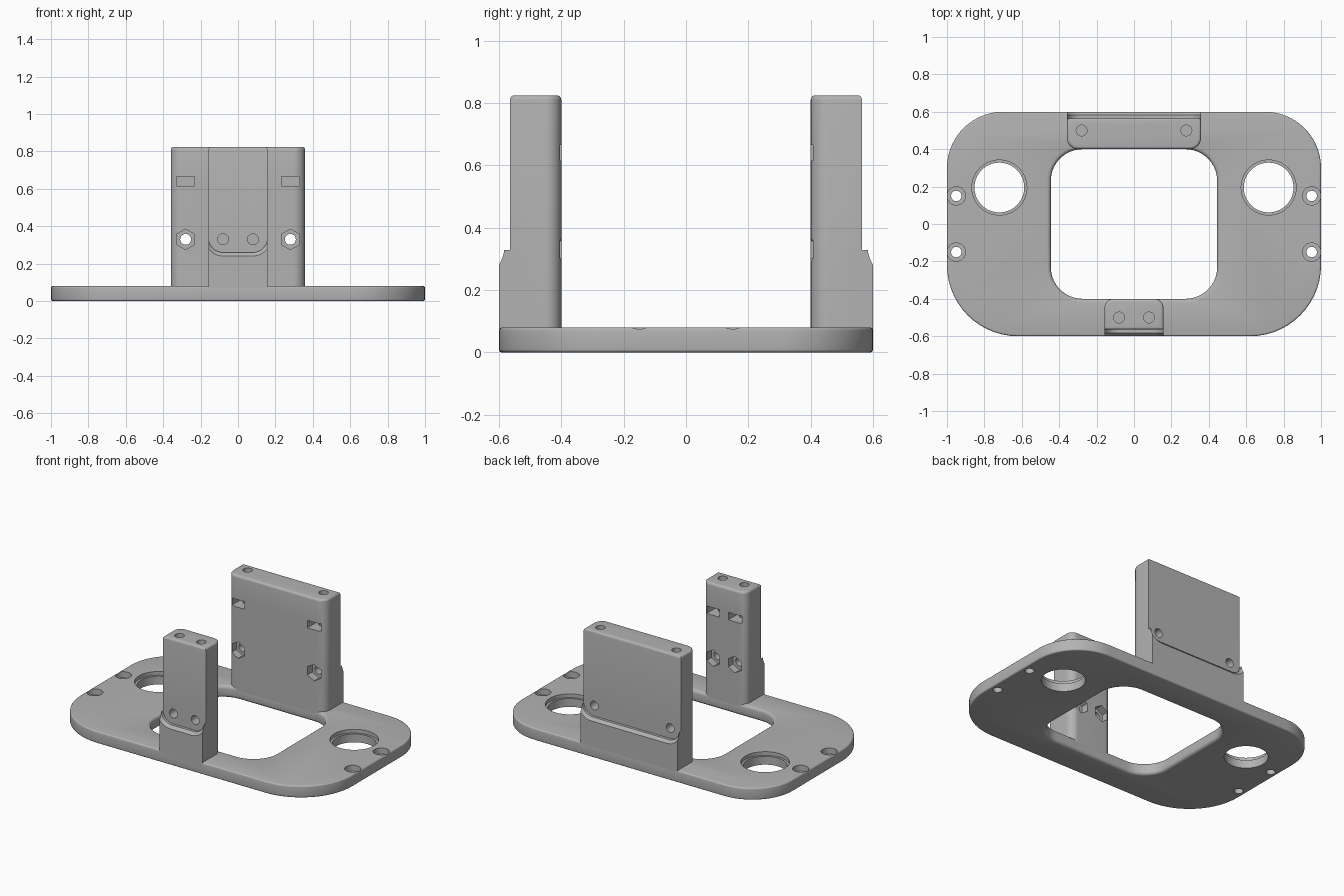
import bpy, bmesh, math
from mathutils import Matrix

if "Cube" in bpy.data.objects:
    bpy.data.objects.remove(bpy.data.objects["Cube"], do_unlink=True)

grey = bpy.data.materials.new("plain grey")
grey.use_nodes = True
COLOUR = (0.45, 0.45, 0.45, 1)
grey.diffuse_color = COLOUR
grey.node_tree.nodes["Principled BSDF"].inputs["Base Color"].default_value = COLOUR


def outline(x0, x1, y0, y1, radii, grow=0.0, steps=14):
    """Rounded rectangle, counter-clockwise from the +x +y corner."""
    x0, x1, y0, y1 = x0 - grow, x1 + grow, y0 - grow, y1 + grow
    corners = ((x1, y1, -1, -1), (x0, y1, 1, -1), (x0, y0, 1, 1), (x1, y0, -1, 1))
    pts = []
    for i, ((cx, cy, sx, sy), r) in enumerate(zip(corners, radii)):
        if r == 0:
            pts.append((cx, cy))
            continue
        r += grow
        for k in range(steps + 1):
            a = math.pi / 2 * (i + k / steps)
            pts.append((cx + sx * r + r * math.cos(a), cy + sy * r + r * math.sin(a)))
    return pts


def loft(name, sections, turn=None):
    """Closed solid through a stack of (outline, height) sections."""
    bm = bmesh.new()
    rings = [[bm.verts.new((x, y, h)) for x, y in pts] for pts, h in sections]
    n = len(rings[0])
    for low, high in zip(rings, rings[1:]):
        for i in range(n):
            j = (i + 1) % n
            bm.faces.new((low[i], low[j], high[j], high[i]))
    bm.faces.new(rings[0][::-1])
    bm.faces.new(rings[-1])
    if turn:
        bm.transform(turn)
    bmesh.ops.recalc_face_normals(bm, faces=bm.faces)
    mesh = bpy.data.meshes.new(name)
    bm.to_mesh(mesh)
    bm.free()
    mesh.materials.append(grey)
    ob = bpy.data.objects.new(name, mesh)
    bpy.context.collection.objects.link(ob)
    return ob


def rounding(r, steps=4):
    """(inset, drop) pairs running round a quarter-circle edge."""
    return [(r - r * math.cos(a), r - r * math.sin(a))
            for a in (math.pi / 2 * k / steps for k in range(steps + 1))]


def rod(x, y, r, z0, z1, sides=32):
    pts = [(x + r * math.sin(2 * math.pi * k / sides), y - r * math.cos(2 * math.pi * k / sides))
           for k in range(sides)]
    return loft("cutter", [(pts, z0), (pts, z1)])


def combine(target, others, operation="DIFFERENCE"):
    for other in others:
        mod = target.modifiers.new("join", "BOOLEAN")
        mod.operation, mod.solver, mod.object = operation, "EXACT", other
        bpy.context.view_layer.objects.active = target
        bpy.ops.object.modifier_apply(modifier=mod.name)
        bpy.data.objects.remove(other, do_unlink=True)


def smooth(ob):
    bpy.ops.object.select_all(action="DESELECT")
    ob.select_set(True)
    bpy.context.view_layer.objects.active = ob
    bpy.ops.object.shade_smooth_by_angle(angle=math.radians(32))


# Base plate with softened rims
T = 0.08
rim = rounding(0.01)


def slab(grow):
    return outline(-1, 1, -0.6, 0.6, (0.3, 0.3, 0.38, 0.38), grow)


plate = loft("base_plate", [(slab(-i), d) for i, d in reversed(rim)]
             + [(slab(-i), T - d) for i, d in rim])

# Central window, rounded over at both edges
lip = rounding(0.02)


def window(grow):
    return outline(-0.445, 0.445, -0.4, 0.4, (0.17,) * 4, grow)


opening = loft("cutter", [(window(0.02), -0.05)] + [(window(i), d) for i, d in reversed(lip)]
               + [(window(i), T - d) for i, d in lip] + [(window(0.02), T + 0.05)])
cuts = [opening]

# Stepped large holes and counterbored screw holes
for s in (-1, 1):
    cuts += [rod(s * 0.72, 0.195, 0.133, -0.1, 0.2, 64), rod(s * 0.72, 0.195, 0.147, 0.055, 0.2, 64)]
    for y in (-0.15, 0.15):
        cuts += [rod(s * 0.95, y, 0.028, -0.1, 0.2), rod(s * 0.95, y, 0.049, 0.04, 0.2)]
combine(plate, cuts)
smooth(plate)


def make_post(name, half, hole_x, corner, turn):
    """Upright built as the rear one, then turned into place."""
    radii = (0, 0, corner, corner)
    top = 0.825

    def body(grow):
        return outline(-half, half, 0.4, 0.565, radii, grow)

    post = loft(name, [(body(0), 0.04)] + [(body(-i), top - d) for i, d in rounding(0.015)])

    # Outer flange with a U-shaped seat and a chamfered lip
    block = outline(-half, half, 0.54, 0.6, (0,) * 4)
    flange = loft("flange", [(block, 0.04), (block, 0.34)])

    def seat(grow):
        return outline(-half - 0.001, half + 0.001, 0.26, 1, (0, 0, 0.08, 0.08), grow)

    upright = Matrix.Rotation(math.pi / 2, 4, "X") @ Matrix.Scale(-1, 4, (0, 0, 1))
    combine(flange, [loft("cutter", [(seat(0), 0.5), (seat(0), 0.583),
                                     (seat(0.02), 0.601), (seat(0.02), 0.65)], upright)])
    combine(post, [flange], "UNION")

    # Bolt holes, hexagonal nut pockets, nut slots and top screw holes
    tools = []
    for x in (-hole_x, hole_x):
        bolt = rod(x, 0.33, 0.029, 0.3, 0.7)
        nut = rod(x, 0.33, 0.055, 0.3, 0.45, 6)
        for tool in (bolt, nut):
            tool.data.transform(upright)
            tool.data.flip_normals()
        slot_shape = outline(x - 0.048, x + 0.048, 0.3, 0.545, (0,) * 4)
        slot = loft("cutter", [(slot_shape, 0.615), (slot_shape, 0.665)])
        tools += [bolt, nut, slot, rod(x, 0.5, 0.029, 0.58, 1)]
    combine(post, tools)
    post.data.transform(Matrix.Rotation(turn, 4, "Z"))
    smooth(post)


make_post("rear_post", 0.358, 0.28, 0.06, 0)
make_post("front_post", 0.158, 0.08, 0.05, math.pi)
